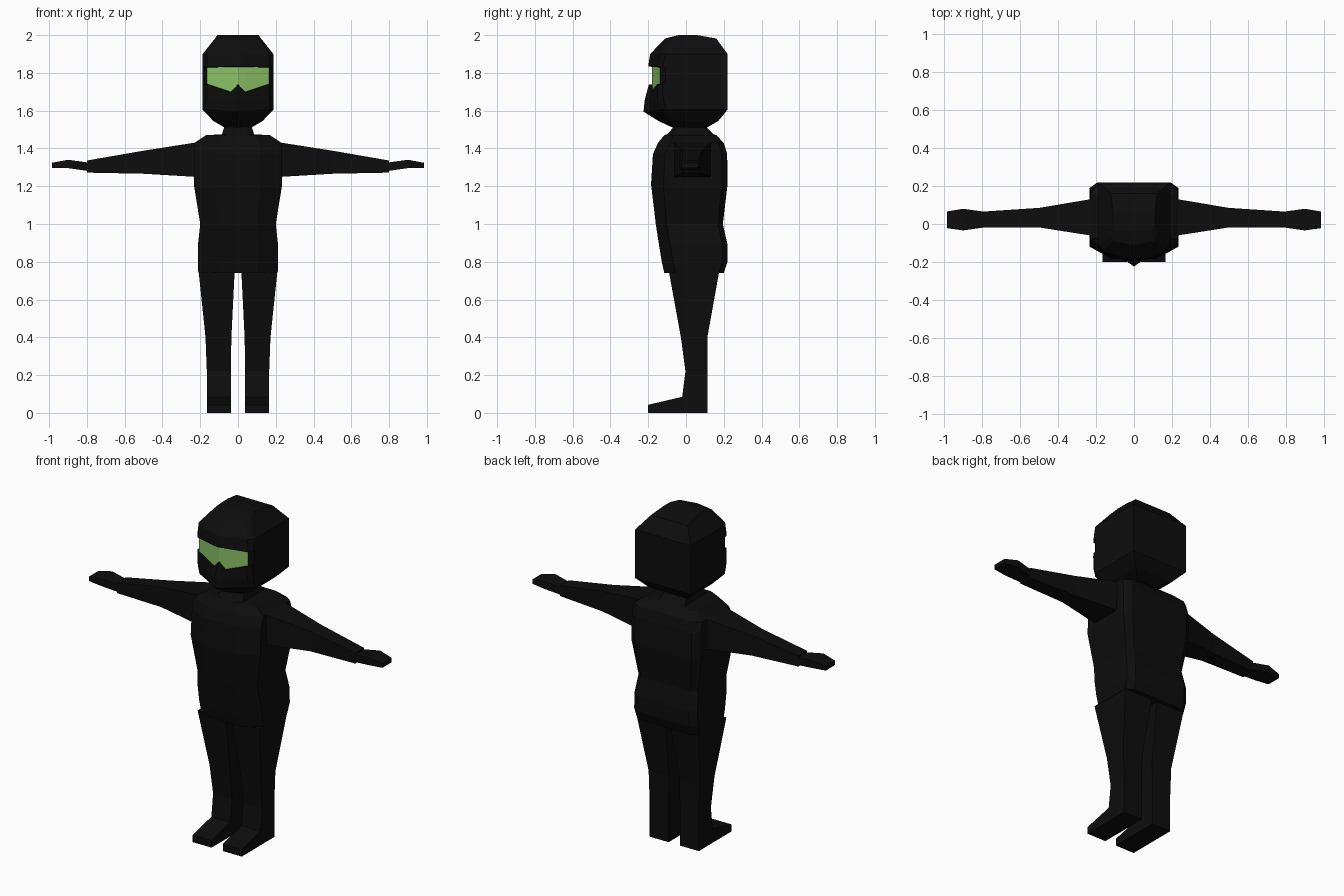
import bpy, bmesh


def material(name, rgb):
    m = bpy.data.materials.new(name)
    m.diffuse_color = (*rgb, 1)
    return m


BLACK = material("black suit", (0.004, 0.004, 0.004))
GREEN = material("green visor", (0.25, 0.53, 0.13))


def loft(name, rings, visor=None):
    """Skin equal-length rings of points and cap both ends."""
    bm = bmesh.new()
    vs = [[bm.verts.new(p) for p in r] for r in rings]
    n = len(rings[0])
    for k in range(len(vs) - 1):
        for i in range(n):
            j = (i + 1) % n
            f = bm.faces.new((vs[k][i], vs[k][j], vs[k + 1][j], vs[k + 1][i]))
            if k == visor and i in (0, 1, n - 2, n - 1):
                f.material_index = 1
    bm.faces.new(vs[0])
    bm.faces.new(vs[-1])
    bmesh.ops.recalc_face_normals(bm, faces=bm.faces)
    me = bpy.data.meshes.new(name)
    bm.to_mesh(me)
    bm.free()
    me.materials.append(BLACK)
    me.materials.append(GREEN)
    ob = bpy.data.objects.new(name, me)
    bpy.context.collection.objects.link(ob)
    return ob


def mirrored(half):
    """Close a half ring (centre front to centre back) across x = 0."""
    return half + [(-x, y, z) for x, y, z in half[-2:0:-1]]


# torso and neck: height, half width, front y, back y
def torso_ring(z, w, yf, yb):
    return mirrored([(0, yf, z), (w * 0.5, yf, z), (w, yf + w * 0.28, z),
                     (w, yb - w * 0.13, z), (w * 0.82, yb, z), (0, yb, z)])


loft("torso", [torso_ring(*r) for r in [
    (0.74, 0.21, -0.115, 0.20), (0.80, 0.213, -0.128, 0.22),
    (0.89, 0.212, -0.143, 0.22), (1.00, 0.20, -0.16, 0.195),
    (1.21, 0.234, -0.185, 0.22), (1.37, 0.232, -0.175, 0.218),
    (1.43, 0.23, -0.148, 0.20), (1.47, 0.17, -0.115, 0.16),
    (1.475, 0.085, -0.10, 0.145), (1.53, 0.068, -0.05, 0.09)]])


# helmet with recessed visor opening; dz shifts the three front points
def helmet_ring(z, w, yf, ys, yb, dz=(0, 0, 0), nose=0.0):
    return mirrored([(0, yf, z + dz[0]),
                     (w * 0.2, yf + (ys - yf) * 0.2 + nose, z + dz[1]),
                     (w * 0.88, ys, z + dz[2]),
                     (w, ys + 0.03, z), (w, yb, z), (0, yb, z)])


loft("helmet", [helmet_ring(*r) for r in [
    (1.51, 0.07, -0.07, -0.05, 0.11),
    (1.545, 0.13, -0.145, -0.09, 0.17),
    (1.605, 0.187, -0.225, -0.135, 0.22, (-0.01, -0.01, 0), 0.01),
    (1.66, 0.187, -0.218, -0.15, 0.22, (0, -0.01, 0), 0.01),
    (1.74, 0.187, -0.197, -0.153, 0.22, (-0.003, -0.043, 0)),
    (1.742, 0.187, -0.18, -0.138, 0.22, (-0.003, -0.043, 0)),
    (1.828, 0.187, -0.18, -0.138, 0.22, (0.004, 0.004, 0)),
    (1.83, 0.187, -0.20, -0.153, 0.22, (0.004, 0.004, 0)),
    (1.90, 0.187, -0.19, -0.14, 0.22),
    (1.982, 0.122, -0.11, -0.09, 0.16),
    (2.00, 0.11, -0.04, -0.035, 0.06)]], visor=5)


# rectangular section across x: x, y range, z range
def slab_x(s, x, y0, y1, z0, z1):
    return [(s * x, y0, z0), (s * x, y1, z0), (s * x, y1, z1), (s * x, y0, z1)]


# rectangular section across z: z, x range, y range
def slab_z(s, z, x0, x1, y0, y1):
    return [(s * x0, y0, z), (s * x1, y0, z), (s * x1, y1, z), (s * x0, y1, z)]


for side, s in (("left", 1), ("right", -1)):
    loft(side + "_arm", [slab_x(s, *r) for r in [
        (0.19, -0.07, 0.135, 1.25, 1.435), (0.232, -0.06, 0.13, 1.25, 1.43),
        (0.50, -0.018, 0.085, 1.266, 1.388), (0.80, -0.018, 0.065, 1.272, 1.336)]])
    loft(side + "_hand", [slab_x(s, *r) for r in [
        (0.79, -0.018, 0.065, 1.28, 1.325), (0.90, -0.034, 0.08, 1.296, 1.34),
        (0.985, -0.022, 0.066, 1.297, 1.324)]])
    loft(side + "_leg", [slab_z(s, *r) for r in [
        (0.0, 0.038, 0.165, -0.02, 0.113), (0.085, 0.038, 0.165, -0.02, 0.113),
        (0.22, 0.038, 0.165, -0.003, 0.113), (0.40, 0.035, 0.172, -0.027, 0.113),
        (0.745, 0.018, 0.208, -0.09, 0.175)]])
    # foot wedge, tapering toward the toe
    loft(side + "_foot", [[(s * 0.038, y, 0), (s * 0.165, y, 0),
                           (s * 0.165, y, h), (s * 0.038, y, h)]
                          for y, h in ((-0.02, 0.085), (-0.20, 0.043))])
